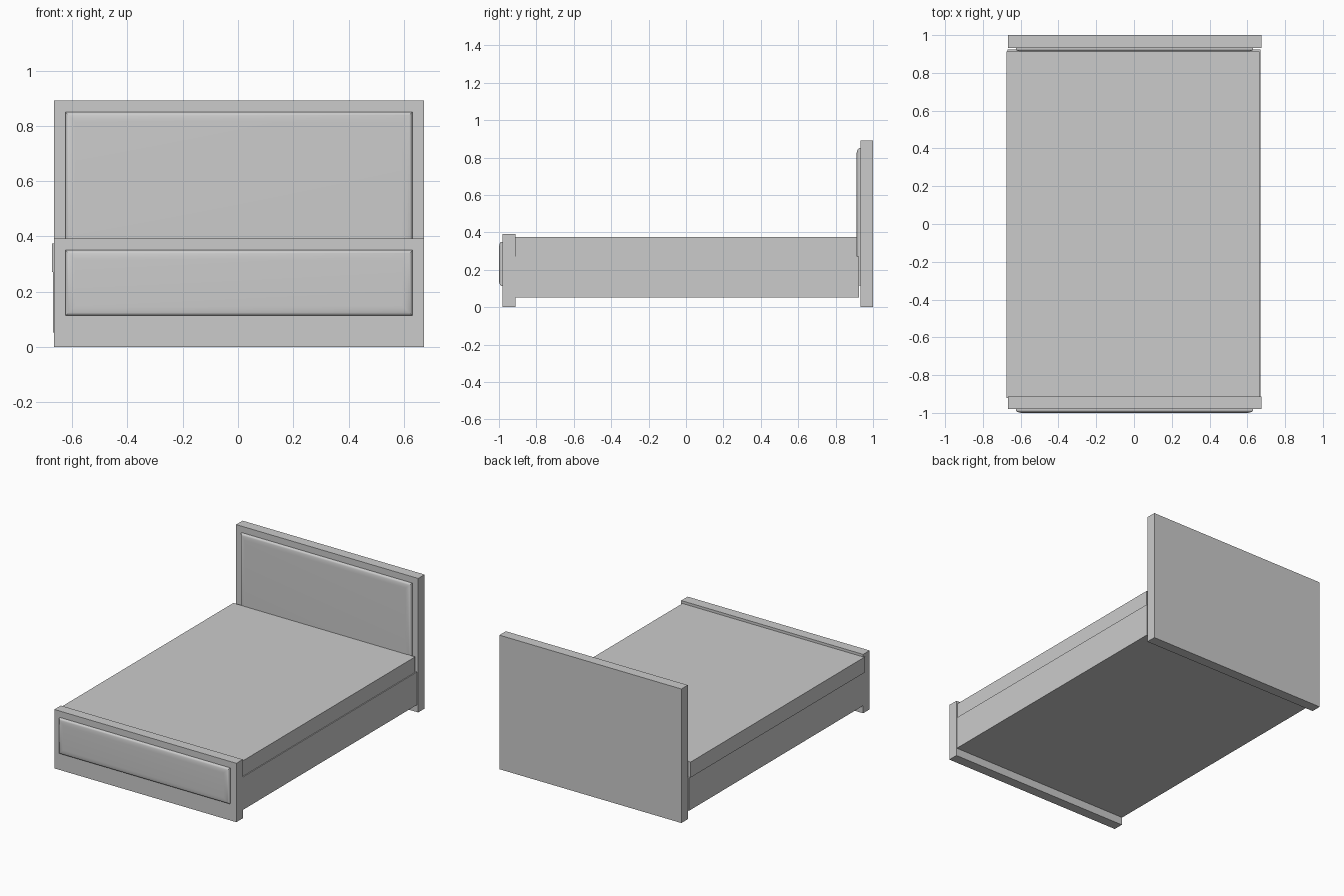
import bpy, bmesh, math

if "Cube" in bpy.data.objects:
    bpy.data.objects.remove(bpy.data.objects["Cube"])


def finish(name, bm):
    bmesh.ops.recalc_face_normals(bm, faces=bm.faces)
    mesh = bpy.data.meshes.new(name)
    bm.to_mesh(mesh)
    bm.free()
    ob = bpy.data.objects.new(name, mesh)
    bpy.context.collection.objects.link(ob)
    return ob


def box(name, x, y, z):
    bm = bmesh.new()
    bmesh.ops.create_cube(bm, size=1)
    for v in bm.verts:
        v.co = [lo + (c + 0.5) * (hi - lo) for c, (lo, hi) in zip(v.co, (x, y, z))]
    return finish(name, bm)


def padded_panel(name, x, z, y_back, depth, inset, steps=6):
    # stacked mitred rectangles following a soft quarter-round profile
    bm = bmesh.new()
    profile = [(0, 0)]
    for i in range(steps + 1):
        a = math.pi / 2 * i / steps
        profile.append((inset * (1 - math.cos(a)), depth * (0.3 + 0.7 * math.sin(a))))
    rings = []
    for d, h in profile:
        corners = [(x[0] + d, z[0] + d), (x[1] - d, z[0] + d),
                   (x[1] - d, z[1] - d), (x[0] + d, z[1] - d)]
        rings.append([bm.verts.new((cx, y_back - h, cz)) for cx, cz in corners])
    for a, b in zip(rings, rings[1:]):
        for i in range(4):
            j = (i + 1) % 4
            bm.faces.new((a[i], a[j], b[j], b[i]))
    bm.faces.new(rings[0])
    bm.faces.new(rings[-1])
    ob = finish(name, bm)
    bpy.ops.object.select_all(action='DESELECT')
    bpy.context.view_layer.objects.active = ob
    ob.select_set(True)
    bpy.ops.object.shade_smooth_by_angle(angle=math.radians(35))
    return ob


BOARD_X = (-0.666, 0.674)
PANEL_X = (-0.625, 0.631)

# end boards
box("headboard", BOARD_X, (0.932, 1.0), (0, 0.892))
box("footboard", BOARD_X, (-0.98, -0.912), (0, 0.392))

# padded panels on the front of each board
padded_panel("headboard_panel", PANEL_X, (0.115, 0.85), 0.932, 0.02, 0.036)
padded_panel("footboard_panel", PANEL_X, (0.113, 0.35), -0.98, 0.02, 0.036)

# bed base and the mattress resting on it
box("bed_base", (-0.669, 0.671), (-0.92, 0.925), (0.053, 0.272))
box("mattress", (-0.674, 0.665), (-0.92, 0.914), (0.272, 0.375))
